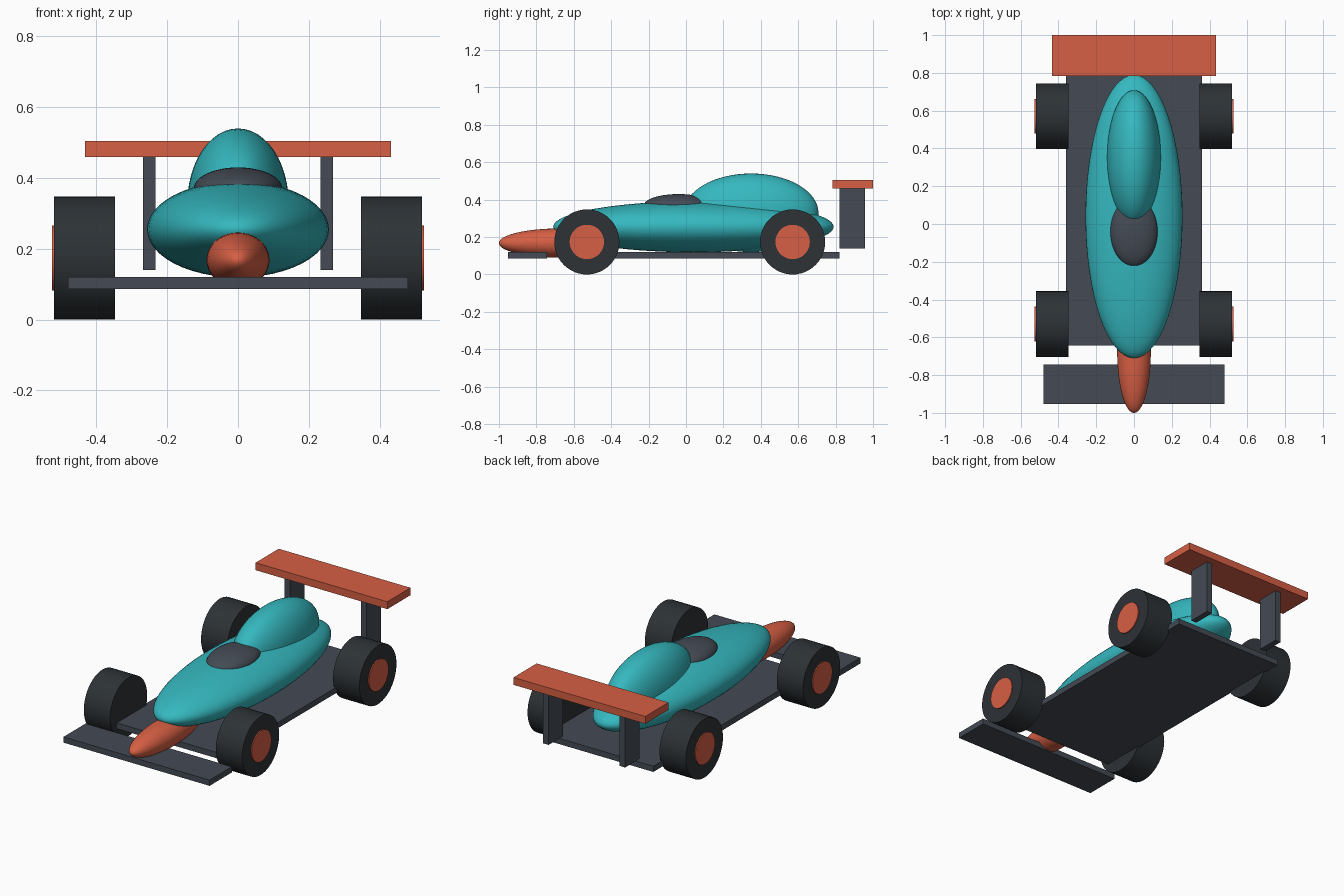
import bpy
import math

if "Cube" in bpy.data.objects:
    bpy.data.objects.remove(bpy.data.objects["Cube"])


def material(name, rgb):
    m = bpy.data.materials.new(name)
    m.diffuse_color = (*rgb, 1)
    m.use_nodes = True
    m.node_tree.nodes["Principled BSDF"].inputs["Base Color"].default_value = m.diffuse_color
    return m


TEAL = material("teal", (0.035, 0.48, 0.52))
ORANGE = material("orange", (0.68, 0.115, 0.058))
SLATE = material("slate", (0.058, 0.07, 0.09))
RUBBER = material("rubber", (0.026, 0.032, 0.037))


def finish(name, mat, smooth=True):
    ob = bpy.context.object
    ob.name = name
    ob.data.materials.append(mat)
    bpy.ops.object.transform_apply(location=False, rotation=True, scale=True)
    if smooth:
        bpy.ops.object.shade_smooth_by_angle(angle=math.radians(35))
    return ob


def box(name, lo, hi, mat):
    center = [(a + b) / 2 for a, b in zip(lo, hi)]
    bpy.ops.mesh.primitive_cube_add(size=1, location=center)
    bpy.context.object.scale = [b - a for a, b in zip(lo, hi)]
    return finish(name, mat, smooth=False)


def ellipsoid(name, center, radii, mat):
    # poles lie along the length of the car
    bpy.ops.mesh.primitive_uv_sphere_add(segments=48, ring_count=32, radius=1,
                                         location=center,
                                         rotation=(math.pi / 2, 0, 0))
    bpy.ops.object.transform_apply(location=False, rotation=True, scale=False)
    bpy.context.object.scale = radii
    return finish(name, mat)


def disc(name, x0, x1, y, z, radius, mat):
    bpy.ops.mesh.primitive_cylinder_add(vertices=48, radius=radius,
                                        depth=abs(x1 - x0),
                                        location=((x0 + x1) / 2, y, z),
                                        rotation=(0, math.pi / 2, 0))
    return finish(name, mat)


# Body shell, nose, cockpit and engine cover
ellipsoid("body", (0, 0.04, 0.255), (0.257, 0.75, 0.136), TEAL)
ellipsoid("nose", (0, -0.68, 0.168), (0.089, 0.32, 0.078), ORANGE)
ellipsoid("cockpit", (0, -0.04, 0.37), (0.125, 0.185, 0.06), SLATE)
ellipsoid("engine_cover", (0, 0.348, 0.33), (0.143, 0.36, 0.21), TEAL)

# Floor and wings
box("floor", (-0.36, -0.642, 0.086), (0.36, 0.82, 0.12), SLATE)
box("front_wing", (-0.48, -0.952, 0.086), (0.48, -0.744, 0.12), SLATE)
box("rear_wing", (-0.433, 0.783, 0.46), (0.433, 1.0, 0.504), ORANGE)

# Mirrored wing struts, wheels and hubs
for s, side in ((-1, "left"), (1, "right")):
    x = s * 0.251
    box(f"wing_strut_{side}", (x - 0.018, 0.82, 0.14), (x + 0.018, 0.956, 0.462), SLATE)
    for y, end in ((-0.53, "front"), (0.57, "rear")):
        disc(f"{end}_wheel_{side}", s * 0.347, s * 0.52, y, 0.174, 0.174, RUBBER)
        disc(f"{end}_hub_{side}", s * 0.40, s * 0.526, y, 0.174, 0.092, ORANGE)
